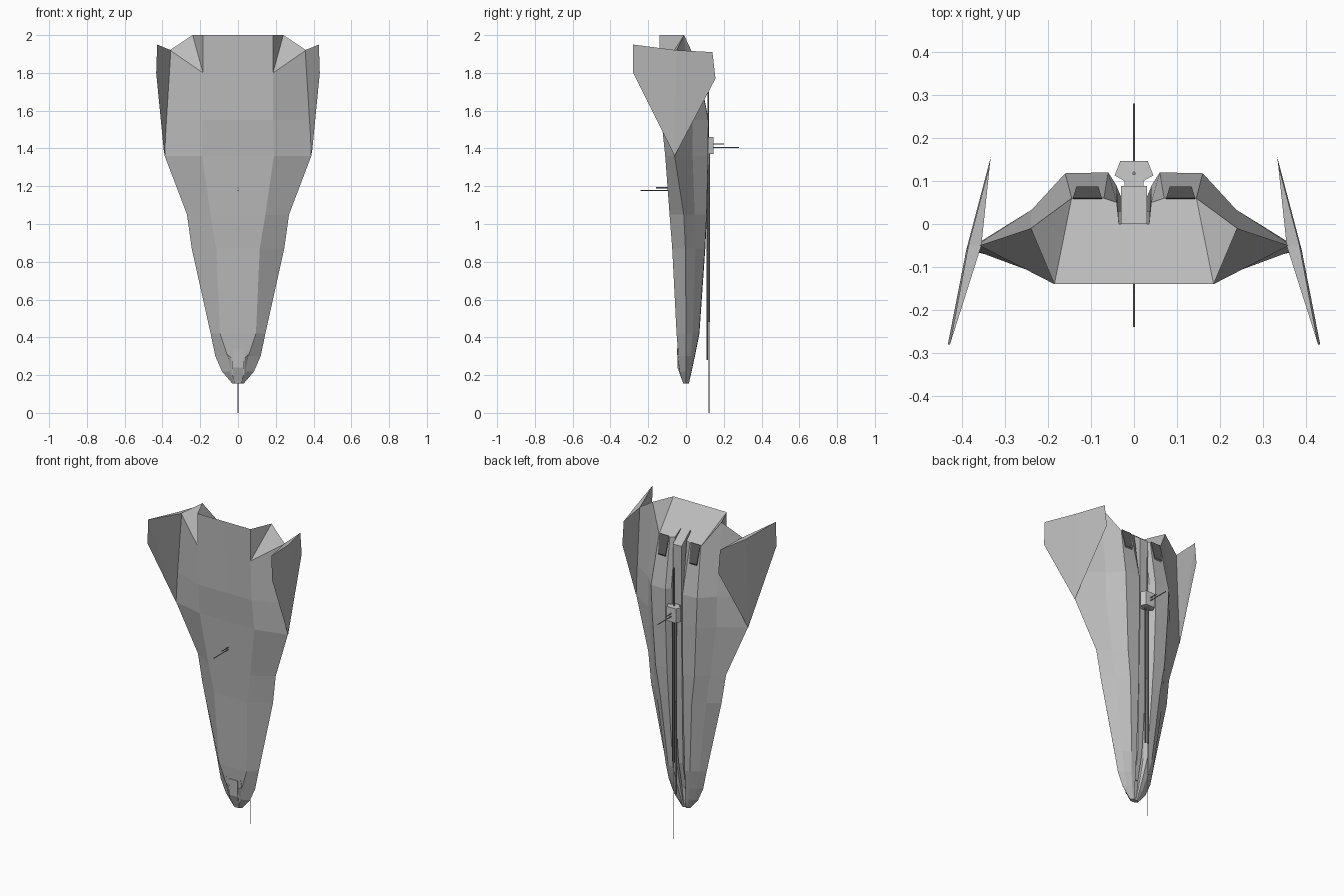
import bpy, bmesh, math
from mathutils import Vector, Matrix

if "Cube" in bpy.data.objects:
    bpy.data.objects.remove(bpy.data.objects["Cube"])


def material(name, v):
    m = bpy.data.materials.new(name)
    m.diffuse_color = (v, v, v, 1)
    m.use_nodes = True
    m.node_tree.nodes["Principled BSDF"].inputs["Base Color"].default_value = m.diffuse_color
    return m


HULL = material("hull grey", 0.5)
LIGHT = material("light grey", 0.6)
GUN = material("gun grey", 0.3)
DARK = material("exhaust dark grey", 0.12)


def finish(bm, name, mat):
    bmesh.ops.recalc_face_normals(bm, faces=bm.faces[:])
    me = bpy.data.meshes.new(name)
    bm.to_mesh(me)
    bm.free()
    me.materials.append(mat)
    ob = bpy.data.objects.new(name, me)
    bpy.context.collection.objects.link(ob)
    return ob


def mirror_x(bm):
    geom = bm.verts[:] + bm.edges[:] + bm.faces[:]
    bmesh.ops.mirror(bm, geom=geom, matrix=Matrix.Identity(4), merge_dist=0.0005, axis='X')
    bmesh.ops.remove_doubles(bm, verts=bm.verts[:], dist=0.0005)


def poly_solid(name, mat, pts, faces, mirror=False):
    bm = bmesh.new()
    vs = [bm.verts.new(p) for p in pts]
    for f in faces:
        bm.faces.new([vs[i] for i in f])
    if mirror:
        mirror_x(bm)
    return finish(bm, name, mat)


def prism(name, mat, ring_a, ring_b, mirror=False):
    n = len(ring_a)
    faces = [range(n), range(n, 2 * n)]
    faces += [(i, (i + 1) % n, n + (i + 1) % n, n + i) for i in range(n)]
    return poly_solid(name, mat, list(ring_a) + list(ring_b), faces, mirror)


def rod(name, a, b, r, mat=GUN):
    a, b = Vector(a), Vector(b)
    bm = bmesh.new()
    rot = (b - a).to_track_quat('Z', 'Y').to_matrix().to_4x4()
    bmesh.ops.create_cone(bm, cap_ends=True, segments=6, radius1=r, radius2=r,
                          depth=(b - a).length,
                          matrix=Matrix.Translation((a + b) / 2) @ rot)
    return finish(bm, name, mat)


# Hull stations: z, belly w/y, chine w/y, slope w/y, top w, ridge w, top y, channel w, floor y
stations = [
    (0.155, .015, -.015, .03, 0, .022, .006, .015, .010, .013, .005, .010),
    (0.22, .035, -.033, .085, 0, .062, .015, .038, .018, .028, .012, .014),
    (0.30, .055, -.040, .120, 0, .092, .025, .055, .028, .045, .018, .015),
    (0.42, .095, -.050, .145, 0, .118, .036, .075, .040, .069, .025, .020),
    (0.87, .115, -.073, .245, -.003, .175, .050, .110, .050, .100, .035, .030),
    (1.05, .145, -.087, .270, -.012, .200, .046, .135, .055, .109, .038, .030),
    (1.36, .190, -.110, .388, -.060, .235, .035, .152, .060, .117, .040, .030),
    (1.55, .186, -.130, .380, -.058, .238, .033, .160, .060, .118, .040, .020),
]


def section(z, bw, by, cw, cy, sw, sy, tw, iw, ty, gw, fy):
    return [(x, y, z) for x, y in ((0, by), (bw, by), (cw, cy), (sw, sy), (tw, ty),
                                   (iw, ty + .002), (gw, ty - .25 * ty), (gw, fy), (0, fy))]


rows = [section(*s) for s in stations]
# Slanted, notched stern
rows.append([(0, -.14, 2), (.185, -.14, 1.8), (.36, -.05, 1.92), (.24, -.01, 2),
             (.145, .06, 1.85), (.07, .06, 1.85), (.04, .05, 1.857),
             (.035, 0, 1.895), (0, 0, 1.895)])
bm = bmesh.new()
v = [[bm.verts.new(p) for p in r] for r in rows]
q = bm.verts.new((.185, -.14, 2))
bm.faces.new(v[0])
for k in range(len(v) - 1):
    for i in range(8):
        quad = [v[k][i], v[k][i + 1], v[k + 1][i + 1], v[k + 1][i]]
        if k == len(v) - 2 and i == 0:
            quad.insert(3, q)
        bm.faces.new(quad)
e = v[-1]
bm.faces.new((e[1], e[2], e[3]))
bm.faces.new((e[1], e[3], q))
bm.faces.new((q, e[3], e[4]))
bm.faces.new([e[0], q] + e[4:])
mirror_x(bm)
finish(bm, "hull", HULL)

# Side fins: thin blades, thickest along the hull joint
fin = [(.390, -.06, 1.36), (.433, -.28, 1.80), (.428, -.28, 1.95),
       (.385, -.05, 1.92), (.335, .14, 1.91), (.333, .156, 1.77), (.355, -.05, 1.92)]
poly_solid("side_fins", HULL, fin,
           [(0, 1, 2, 3), (0, 3, 4, 5), (0, 1, 2, 6), (0, 6, 4, 5), (3, 2, 6), (3, 6, 4)], True)

# Spine in the upper channel, narrowing to the nose
profile = [(0, 1.90), (.088, 1.83), (.088, 1.30), (.080, 1.0), (.052, .45), (.02, .28), (0, .28)]


def half(z):
    return .012 + .018 * min(1, max(0, (z - .28) / .8))


prism("spine", HULL, [(-half(z), y, z) for y, z in profile], [(half(z), y, z) for y, z in profile])

# Exhaust vents behind the two housings
vent = [(.075, .060, 1.850), (.142, .060, 1.850), (.134, .086, 1.735), (.083, .086, 1.735)]
prism("exhaust_vents", DARK, [(x, y + .001, z + .008) for x, y, z in vent],
      [(x, y - .004, z - .004) for x, y, z in vent], True)

# Nose block with two small strakes
prism("nose_block", HULL, [(-.02, -.02, .17), (.02, -.02, .17), (.03, -.045, .24), (-.03, -.045, .24)],
      [(-.028, -.02, .35), (.028, -.02, .35), (.03, -.047, .34), (-.03, -.047, .34)])
prism("nose_strakes", HULL, [(.030, -.03, .2), (.032, -.046, .29), (.050, -.046, .35), (.050, -.03, .35)],
      [(.034, -.03, .2), (.036, -.044, .29), (.056, -.044, .31), (.056, -.03, .31)], True)

# Dorsal turret
hexa = [(-.022, .085), (.022, .085), (.022, .10), (.045, .113), (.032, .146),
        (-.032, .146), (-.045, .113), (-.022, .10)]
prism("turret", LIGHT, [(x, y, 1.37) for x, y in hexa], [(x, y, 1.46) for x, y in hexa])
rod("turret_mast", (0, .14, 1.405), (0, .28, 1.405), .003)
rod("turret_short_mast", (0, .14, 1.423), (0, .20, 1.423), .003)

# Long forward guns and antennas
rod("nose_antenna", (0, .122, 0), (0, .122, 1.37), .002)
rod("main_barrel", (0, .122, .48), (0, .122, 1.37), .006)
for s in (-1, 1):
    rod("side_barrel", (s * .012, .113, .28 if s < 0 else .48), (s * .012, .113, 1.37), .004)
rod("rear_antenna", (0, .118, 1.46), (0, .118, 1.70), .004)

# Belly antennas
rod("belly_antenna", (0, -.09, 1.178), (0, -.24, 1.178), .003)
rod("belly_short_antenna", (0, -.09, 1.192), (0, -.16, 1.192), .003)
